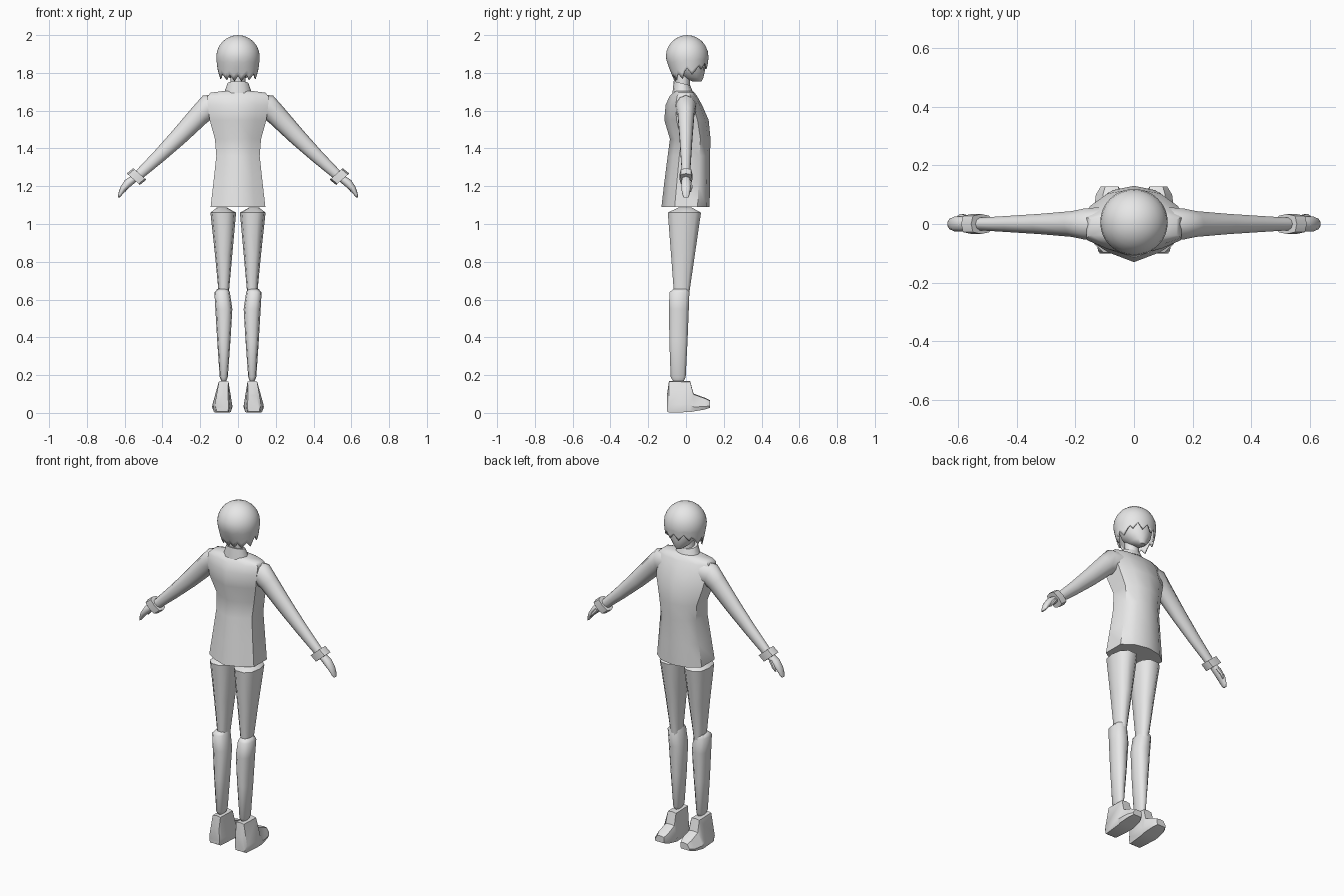
import bpy, bmesh, math
from mathutils import Vector

if "Cube" in bpy.data.objects:
    bpy.data.objects.remove(bpy.data.objects["Cube"])

mat = bpy.data.materials.new("light grey")
mat.diffuse_color = (0.8, 0.8, 0.8, 1)
mat.use_nodes = True
mat.node_tree.nodes["Principled BSDF"].inputs["Base Color"].default_value = mat.diffuse_color


def finish(name, bm, mirror=False, angle=50, closed=True):
    if closed:
        bmesh.ops.recalc_face_normals(bm, faces=bm.faces)
    me = bpy.data.meshes.new(name)
    bm.to_mesh(me)
    bm.free()
    me.materials.append(mat)
    me.shade_smooth()
    me.set_sharp_from_angle(angle=math.radians(angle))
    ob = bpy.data.objects.new(name, me)
    bpy.context.collection.objects.link(ob)
    if mirror:
        ob.modifiers.new("Mirror", 'MIRROR')
        ob.modifiers["Mirror"].use_mirror_merge = False
    return ob


def loft(name, rings, **kw):
    """Skin a list of equal-length point rings and cap both ends."""
    bm = bmesh.new()
    vs = [[bm.verts.new(p) for p in r] for r in rings]
    n = len(rings[0])
    for a, b in zip(vs, vs[1:]):
        for i in range(n):
            j = (i + 1) % n
            bm.faces.new((a[i], a[j], b[j], b[i]))
    bm.faces.new(vs[0])
    bm.faces.new(vs[-1])
    return finish(name, bm, **kw)


def box_ring(x0, x1, y0, y1, z, n=10, power=0.8):
    """Horizontal rounded ring filling the given x and y range."""
    pts = []
    for i in range(n):
        a = 2 * math.pi * i / n
        c, s = math.cos(a), math.sin(a)
        c = math.copysign(abs(c) ** power, c)
        s = math.copysign(abs(s) ** power, s)
        pts.append(((x0 + x1) / 2 + c * (x1 - x0) / 2,
                    (y0 + y1) / 2 + s * (y1 - y0) / 2, z))
    return pts


def arm_ring(x, z, h, d, tilt, y=0.0, n=10, power=1):
    """Ring across an arm; tilt leans it outward from vertical."""
    t = math.radians(tilt)
    return [(x + p[0] * math.sin(t), y + p[1], z + p[0] * math.cos(t))
            for p in box_ring(-h, h, -d, d, 0, n, power)]


# jacket: ridged section, widths and depths by height
section = [(0, 1), (.6, .86), (1, .5), (1, -.45), (.6, -.74), (0, -1),
           (-.6, -.74), (-1, -.45), (-1, .5), (-.6, .86)]
body = [(1.09, .145, -.13, .125), (1.22, .13, -.115, .127), (1.36, .115, -.097, .127),
        (1.45, .122, -.085, .13), (1.55, .15, -.115, .12), (1.63, .16, -.108, .085),
        (1.675, .162, -.088, .06), (1.695, .145, -.07, .045), (1.705, .07, -.065, .035)]
loft("jacket", [[(x * w, (f + b) / 2 + y * (f - b) / 2, z) for x, y in section]
                for z, w, b, f in body])

# collar, with its front edge lower than the back
collar = [box_ring(-.075, .075, -.072, .04, 1.69, 12, 1),
          box_ring(-.055, .055, -.065, .022, 1.745, 12, 1)]
collar[1] = [(x, y, z - .25 * (y + .02)) for x, y, z in collar[1]]
loft("collar", collar)
loft("neck", [box_ring(-.04, .04, -.055, .02, z, 12, 1) for z in (1.70, 1.83)])

# sleeves
loft("sleeve", [arm_ring(.12, 1.62, .066, .06, 0), arm_ring(.165, 1.615, .068, .055, 18),
                arm_ring(.2, 1.58, .056, .046, 44), arm_ring(.315, 1.46, .046, .036, 45),
                arm_ring(.42, 1.357, .036, .029, 45), arm_ring(.53, 1.255, .026, .022, 45)],
     mirror=True)

# cuffs
loft("cuff", [arm_ring(.520, 1.265, .046, .034, 49, 0, 8, .6),
              arm_ring(.554, 1.237, .046, .034, 49, 0, 8, .6)], mirror=True, angle=40)

# hands and thumbs
loft("hand", [arm_ring(.545, 1.245, .02, .02, 45), arm_ring(.582, 1.217, .023, .026, 50),
              arm_ring(.608, 1.187, .017, .026, 60), arm_ring(.625, 1.155, .01, .019, 72),
              arm_ring(.632, 1.14, .004, .012, 75)], mirror=True)
loft("thumb", [arm_ring(.565, 1.225, .012, .012, 50, .018, 6),
               arm_ring(.588, 1.195, .009, .009, 50, .027, 6),
               arm_ring(.6, 1.172, .004, .004, 50, .024, 6)], mirror=True)

# trouser legs
loft("thigh", [box_ring(.06, .11, -.04, .03, 1.088), box_ring(.01, .146, -.1, .083, 1.06),
               box_ring(.03, .122, -.082, .05, .84), box_ring(.048, .103, -.066, .02, .64),
               box_ring(.05, .1, -.06, .015, .57)], mirror=True)
loft("shin", [box_ring(.052, .11, -.07, .012, .655), box_ring(.043, .125, -.09, .02, .638),
              box_ring(.03, .12, -.092, .017, .55), box_ring(.04, .11, -.09, .01, .38),
              box_ring(.054, .097, -.083, 0, .19), box_ring(.062, .088, -.07, -.01, .17)],
     mirror=True)

# shoes: sections running from heel to toe (y, half width low, half width top, bottom, top)
shoe = []
for y, w, t, z0, z1 in [(-.1, .034, .022, .008, .1), (-.09, .04, .025, .002, .17),
                        (.022, .052, .026, .004, .168), (.04, .054, .028, .008, .102),
                        (.1, .047, .03, .018, .08), (.128, .03, .022, .028, .066)]:
    c, k = .083, .076
    m = z0 + .03 * (z1 - z0) / .12
    shoe.append([(c - w * .85, y, z0), (c + w * .85, y, z0), (c + w, y, m),
                 (k + t, y, z1 - .004), (k, y, z1), (k - t, y, z1 - .004), (c - w, y, m)])
loft("shoe", shoe, mirror=True, angle=45)

# face: tapering to the chin at the front
loft("face", [box_ring(-.02, .02, .035, .082, 1.755, 16, 1),
              box_ring(-.045, .045, -.02, .092, 1.775, 16, 1),
              box_ring(-.075, .075, -.06, .1, 1.81, 16, 1),
              box_ring(-.09, .09, -.08, .102, 1.86, 16, 1),
              box_ring(-.085, .085, -.075, .095, 1.92, 16, 1)])

# hair: dome continued down into a jagged edge that is longer at the back
bm = bmesh.new()
N, ZC = 48, 1.885
rows = []
for r in range(1, 11):
    row = []
    for i in range(N):
        a = 2 * math.pi * i / N
        deg = abs((math.degrees(a) + 180) % 360 - 180)   # 0 = face, 180 = nape
        tooth = (0, .5, 1, .5)[i % 4]
        if deg < 58:
            low = 1.855 - .035 * tooth
        elif deg < 105:
            low = 1.825 - .035 * tooth
        else:
            low = 1.80 - .015 * (deg - 105) / 75 - .032 * tooth
        if r <= 6:
            t = r / 6 * math.pi / 2
            rad, z = math.sin(t), ZC + .115 * math.cos(t)
        else:
            f = (r - 6) / 4
            z = ZC + (low - ZC) * f
            shrink = .13 + .27 * max(0, (deg - 95) / 85)
            rad = 1 - shrink * ((ZC - z) / .12) ** 1.3
        row.append(bm.verts.new((.115 * rad * math.sin(a), .006 + .113 * rad * math.cos(a), z)))
    rows.append(row)
top = bm.verts.new((0, .006, 2.0))
for i in range(N):
    j = (i + 1) % N
    bm.faces.new((top, rows[0][j], rows[0][i]))
    for a, b in zip(rows, rows[1:]):
        bm.faces.new((a[i], a[j], b[j], b[i]))
bmesh.ops.recalc_face_normals(bm, faces=bm.faces)
hair = finish("hair", bm, closed=False)
sol = hair.modifiers.new("Thickness", 'SOLIDIFY')
sol.thickness = .008
sol.offset = -1
